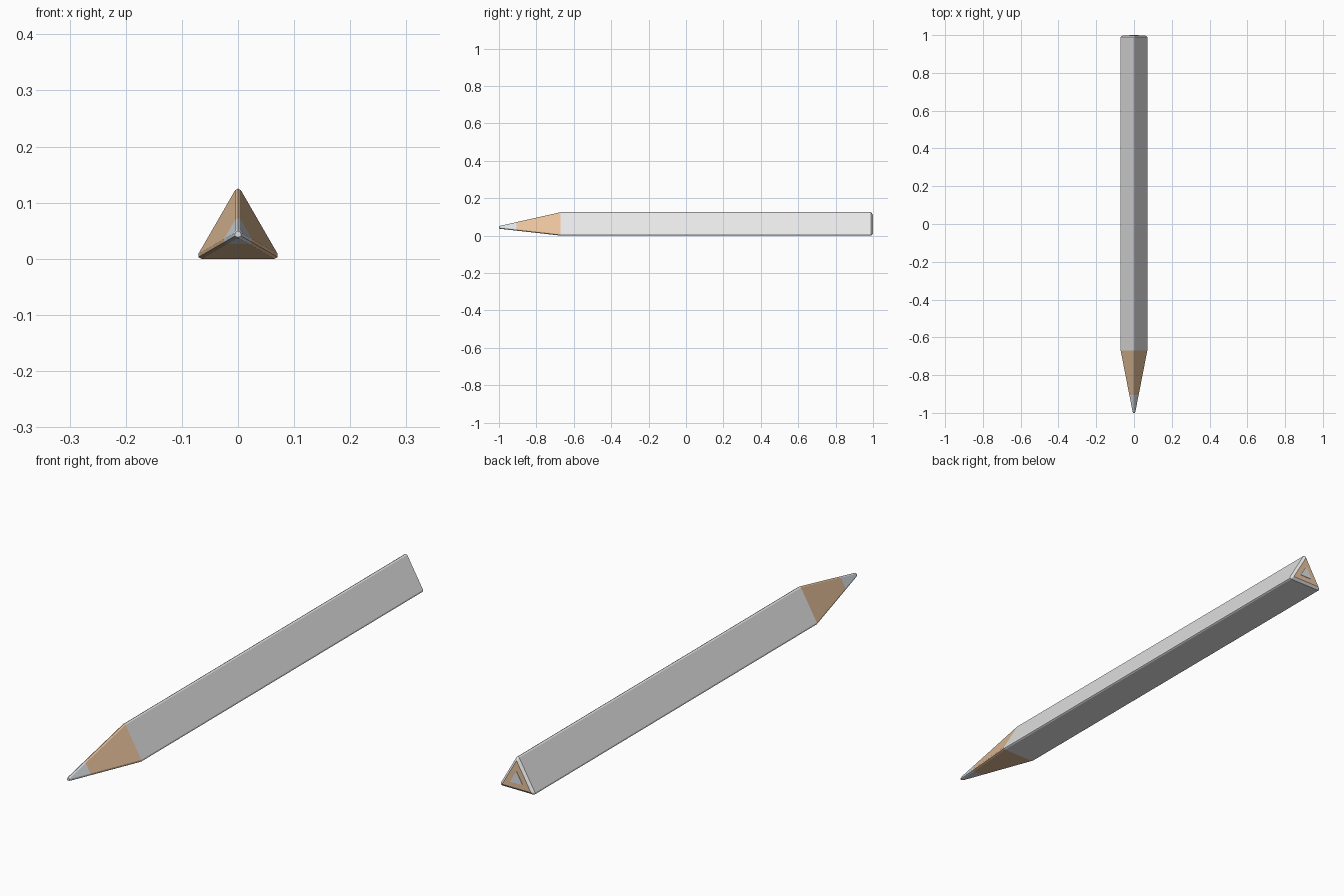
import bpy, bmesh, math

if "Cube" in bpy.data.objects:
    bpy.data.objects.remove(bpy.data.objects["Cube"])

R = 0.0437          # inradius of the triangular barrel
EDGE = 0.006        # rounding radius of the long edges


def material(name, color):
    m = bpy.data.materials.new(name)
    m.diffuse_color = (*color, 1)
    m.use_nodes = True
    m.node_tree.nodes["Principled BSDF"].inputs["Base Color"].default_value = m.diffuse_color
    return m


body = material("grey_paint", (0.80, 0.80, 0.80))
wood = material("bare_wood", (0.80, 0.54, 0.33))
lead = material("graphite", (0.72, 0.76, 0.80))


def section(bm, y, inradius, edge):
    """Ring of vertices: triangle with rounded corners."""
    ring = []
    for k in range(3):
        a = math.radians(90 + 120 * k)
        d = 2 * (inradius - edge)
        for s in (-60, 0, 60):
            t = a + math.radians(s)
            ring.append(bm.verts.new((d * math.cos(a) + edge * math.cos(t), y,
                                      R + d * math.sin(a) + edge * math.sin(t))))
    return ring


def part(name, mat, sections, cap_start=False, cap_end=False):
    """Loft through sections of (y, inradius, edge radius)."""
    bm = bmesh.new()
    rings = [section(bm, *s) for s in sections]
    for a, b in zip(rings, rings[1:]):
        for i in range(len(a)):
            j = (i + 1) % len(a)
            bm.faces.new((a[i], a[j], b[j], b[i]))
    if cap_start:
        bm.faces.new(rings[0])
    if cap_end:
        bm.faces.new(rings[-1][::-1])
    bmesh.ops.recalc_face_normals(bm, faces=bm.faces)
    # make sure open shells face outward along the end or away from the axis
    f = max(bm.faces, key=lambda g: g.calc_area())
    c = f.calc_center_median()
    if f.normal.x * c.x + f.normal.z * (c.z - R) + max(0, c.y - 0.999) * f.normal.y < 0:
        bmesh.ops.reverse_faces(bm, faces=bm.faces)
    me = bpy.data.meshes.new(name)
    bm.to_mesh(me)
    bm.free()
    me.materials.append(mat)
    ob = bpy.data.objects.new(name, me)
    bpy.context.collection.objects.link(ob)
    return ob


def taper(y):
    """Inradius along the sharpened cone."""
    return 0.0075 + (R - 0.0075) * (y + 0.992) / 0.322


# graphite point, sharpened wood, painted barrel with bevelled end
part("graphite_point", lead, [(-1, 0.005, 0.004), (-0.992, 0.0075, EDGE),
                              (-0.905, taper(-0.905), EDGE)], cap_start=True)
part("sharpened_wood", wood, [(-0.905, taper(-0.905), EDGE), (-0.67, R, EDGE)])
part("painted_barrel", body, [(-0.67, R, EDGE), (0.99, R, EDGE), (0.9985, 0.0345, 0.001)])
# end grain and lead core, as thin plates on the back
part("wood_end", wood, [(0.992, 0.0345, 0.001), (0.9985, 0.0345, 0.001)],
     cap_start=True, cap_end=True)
part("graphite_core_end", lead, [(0.995, 0.015, 0.001), (1.0, 0.015, 0.001)],
     cap_start=True, cap_end=True)
